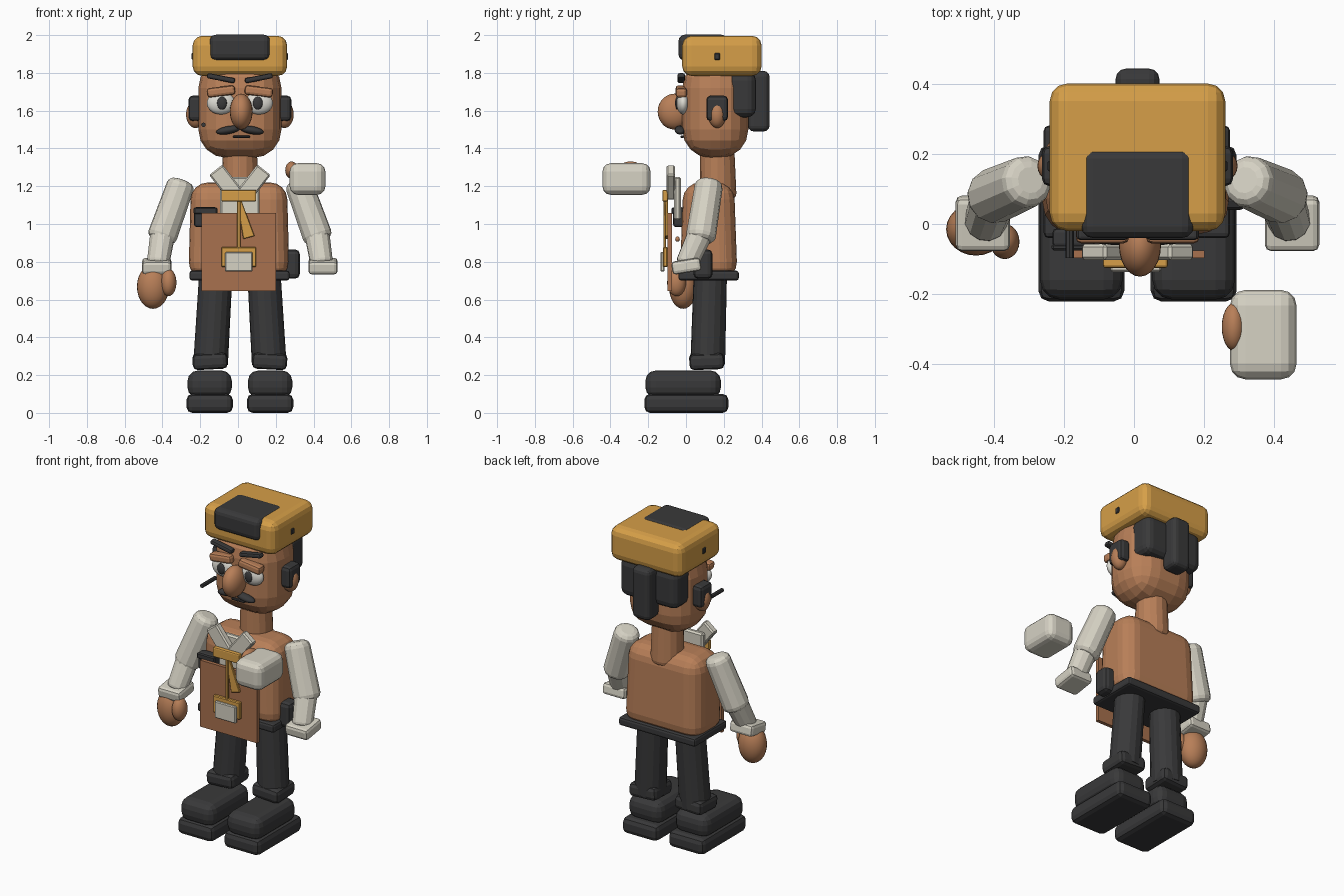
import bpy, bmesh, math
from mathutils import Vector, Matrix

cube = bpy.data.objects.get("Cube")
if cube:
    bpy.data.objects.remove(cube)


def material(name, r, g, b):
    lin = [((c / 255 + 0.055) / 1.055) ** 2.4 for c in (r, g, b)] + [1]
    m = bpy.data.materials.new(name)
    m.diffuse_color = lin
    m.use_nodes = True
    m.node_tree.nodes["Principled BSDF"].inputs["Base Color"].default_value = lin
    return m


SKIN = material("tan skin", 184, 127, 88)
APRON = material("brown apron", 168, 113, 78)
GOLD = material("golden yellow", 214, 159, 72)
DARK = material("charcoal", 57, 57, 58)
CLOTH = material("off white cloth", 214, 210, 196)
EYE = material("eye white", 222, 220, 212)

MID = 0.01  # mirror plane of the figure


def finish(name, bm, mat, smooth=False):
    bmesh.ops.recalc_face_normals(bm, faces=bm.faces)
    mesh = bpy.data.meshes.new(name)
    bm.to_mesh(mesh)
    bm.free()
    mesh.materials.append(mat)
    for p in mesh.polygons:
        p.use_smooth = smooth
    ob = bpy.data.objects.new(name, mesh)
    bpy.context.collection.objects.link(ob)
    return ob


def place(ob, pos, rot):
    ob.location = pos
    ob.rotation_euler = [math.radians(a) for a in rot]
    return ob


def box(name, mat, pos, size, bevel=0.0, segs=2, rot=(0, 0, 0), top=(1, 1)):
    """Rounded box; top scales the upper end."""
    bm = bmesh.new()
    bmesh.ops.create_cube(bm, size=1)
    for v in bm.verts:
        v.co *= Vector(size)
        if v.co.z > 0:
            v.co.x *= top[0]
            v.co.y *= top[1]
    if bevel:
        bmesh.ops.bevel(bm, geom=bm.edges[:], offset=bevel, segments=segs,
                        profile=0.5, affect='EDGES', clamp_overlap=True)
    return place(finish(name, bm, mat), pos, rot)


def ball(name, mat, pos, radii, rot=(0, 0, 0)):
    bm = bmesh.new()
    bmesh.ops.create_uvsphere(bm, u_segments=24, v_segments=14, radius=1)
    bmesh.ops.scale(bm, vec=radii, verts=bm.verts)
    return place(finish(name, bm, mat, True), pos, rot)


def limb(name, mat, start, end, r1, r2, bevel=0.03, sides=12):
    """Tapered cylinder with rounded ends between two points."""
    a, b = Vector(start), Vector(end)
    bm = bmesh.new()
    bmesh.ops.create_cone(bm, cap_ends=True, segments=sides, radius1=r1,
                          radius2=r2, depth=(b - a).length)
    rims = [e for e in bm.edges if abs(e.verts[0].co.z - e.verts[1].co.z) < 1e-5]
    if bevel:
        bmesh.ops.bevel(bm, geom=rims, offset=bevel, segments=3,
                        profile=0.5, affect='EDGES', clamp_overlap=True)
    turn = (b - a).to_track_quat('Z', 'Y').to_matrix().to_4x4()
    bm.transform(Matrix.Translation((a + b) / 2) @ turn)
    return finish(name, bm, mat)


# Head and neck
box("head", SKIN, (MID, 0.155, 1.61), (0.44, 0.35, 0.52), 0.15, 4)
limb("neck", SKIN, (MID, 0.17, 1.13), (MID, 0.165, 1.42), 0.098, 0.09, 0.03, 16)
ball("nose", SKIN, (0.017, -0.06, 1.595), (0.06, 0.09, 0.095))
box("mouth", DARK, (0.018, -0.02, 1.462), (0.09, 0.02, 0.013), 0.004, 1)
limb("face_stick", DARK, (-0.183, 0.04, 1.525), (-0.183, -0.097, 1.525), 0.012, 0.012, 0, 8)

# Cap with front flap and side vents
box("cap", GOLD, (MID, 0.19, 1.89), (0.5, 0.42, 0.212), 0.05, 3)
box("cap_flap", DARK, (MID, 0.09, 1.934), (0.32, 0.26, 0.136), 0.033, 3)

# Hair at the back
box("back_hair", DARK, (MID, 0.29, 1.685), (0.4, 0.16, 0.24), 0.045, 3)
box("ponytail", DARK, (MID, 0.385, 1.65), (0.125, 0.115, 0.32), 0.03, 3)

for s, side in ((-1, "right"), (1, "left")):
    def at(x, y, z):
        return (MID + s * x, y, z)

    # Face
    ball(side + "_eye", EYE, at(0.1, -0.015, 1.64), (0.075, 0.035, 0.06))
    ball(side + "_pupil", DARK, at(0.095, -0.046, 1.64), (0.026, 0.012, 0.034))
    box(side + "_eyelid", SKIN, at(0.1, -0.025, 1.702), (0.15, 0.06, 0.05),
        0.015, 2, (0, 7 * s, 0))
    box(side + "_eyebrow", DARK, at(0.1, -0.025, 1.772), (0.15, 0.04, 0.028),
        0.01, 2, (0, -11 * s, 0))
    ball(side + "_mustache", DARK, at(0.062, -0.03, 1.497), (0.065, 0.03, 0.021),
         (0, 10 * s, 0))
    ball(side + "_ear", SKIN, at(0.235, 0.165, 1.58), (0.05, 0.047, 0.072))
    box(side + "_sideburn", DARK, at(0.235, 0.165, 1.612), (0.075, 0.115, 0.135), 0.022, 2)
    box(side + "_cap_vent", DARK, at(0.249, 0.165, 1.887), (0.014, 0.03, 0.035), 0.004, 1)

    # Sleeves
    limb(side + "_upper_sleeve", CLOTH, at(0.305, 0.125, 1.23), at(0.42, 0.075, 0.91),
         0.074, 0.08, 0.035)
    limb(side + "_lower_sleeve", CLOTH, at(0.405, 0.085, 0.97), at(0.435, 0.0, 0.78),
         0.068, 0.06, 0.02)
    box(side + "_cuff", CLOTH, at(0.44, 0.002, 0.777), (0.155, 0.155, 0.07),
        0.018, 2, (9, 0, 0))
    box(side + "_collar", CLOTH, at(0.075, -0.08, 1.22), (0.09, 0.045, 0.17),
        0.008, 1, (0, 38 * s, 0))

    # Legs and shoes
    limb(side + "_leg", DARK, at(0.125, 0.13, 0.78), at(0.155, 0.115, 0.26),
         0.088, 0.092, 0, 16)
    box(side + "_trouser_cuff", DARK, at(0.158, 0.11, 0.275), (0.185, 0.185, 0.085),
        0.025, 2, (2, 3 * s, 0))
    box(side + "_shoe", DARK, at(0.16, -0.015, 0.152), (0.235, 0.4, 0.145), 0.055, 3)
    box(side + "_sole", DARK, at(0.16, 0.002, 0.05), (0.245, 0.445, 0.1), 0.03, 2)

# Hands
ball("right_hand", SKIN, (-0.45, -0.015, 0.668), (0.085, 0.075, 0.117))
ball("right_thumb", SKIN, (-0.368, -0.05, 0.69), (0.042, 0.05, 0.072))
box("left_raised_glove", CLOTH, (0.368, -0.315, 1.238), (0.19, 0.255, 0.168), 0.045, 3)
ball("left_raised_thumb", SKIN, (0.284, -0.293, 1.285), (0.034, 0.068, 0.046))

# Torso and belt
box("torso", SKIN, (0.005, 0.12, 0.965), (0.535, 0.305, 0.51), 0.09, 4, top=(0.95, 0.88))
box("belt", DARK, (0.008, 0.12, 0.727), (0.53, 0.32, 0.052), 0.014, 2)
box("hip_pouch", DARK, (0.285, 0.09, 0.788), (0.085, 0.1, 0.155), 0.025, 2)
box("chest_pouch", DARK, (-0.172, -0.04, 1.037), (0.12, 0.055, 0.105), 0.012, 2)
box("pouch_flap", DARK, (-0.172, -0.066, 1.07), (0.125, 0.02, 0.035), 0.006, 1)
box("shirt_front", CLOTH, (MID, -0.045, 1.135), (0.21, 0.035, 0.23), 0.01, 1)
for i in range(2):
    ball("button", SKIN, (MID, -0.045, 0.92 - 0.13 * i), (0.014, 0.012, 0.014))

# Apron with hanging tag
box("apron", APRON, (0.003, -0.086, 0.852), (0.395, 0.022, 0.415))
box("neck_clasp", GOLD, (0.004, -0.11, 1.15), (0.185, 0.03, 0.062), 0.008, 2)
box("hanging_cord", GOLD, (0.004, -0.113, 0.99), (0.017, 0.014, 0.28), 0.003, 1)
box("short_tie", GOLD, (0.032, -0.102, 1.025), (0.062, 0.016, 0.2), 0.003, 1,
    (0, -15, 0), (0.4, 1))
box("tag_frame", GOLD, (0.004, -0.11, 0.825), (0.185, 0.024, 0.107), 0.005, 1)
box("tag", CLOTH, (0.005, -0.125, 0.8), (0.145, 0.022, 0.105), 0.005, 1)
